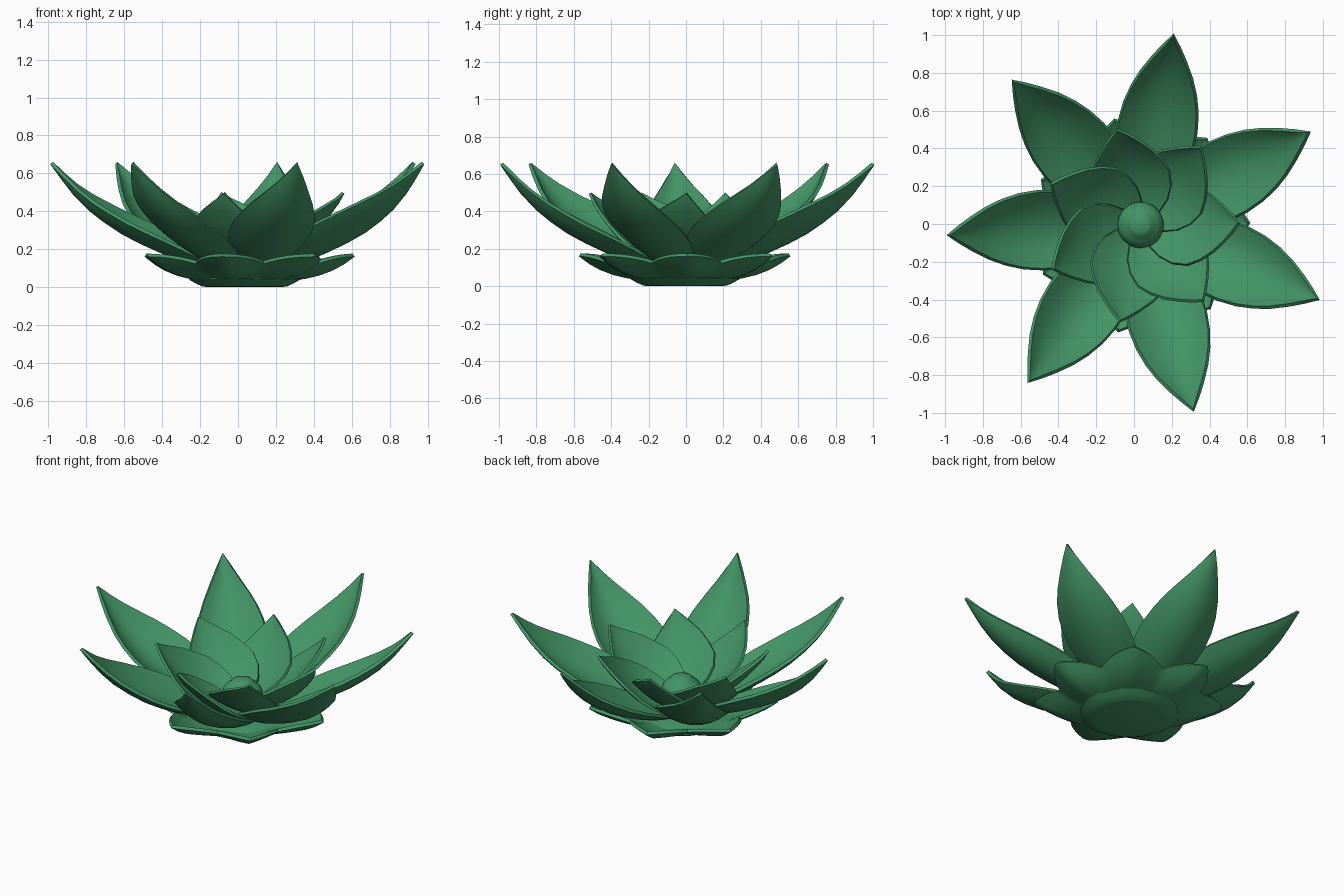
import bpy, bmesh, math

if "Cube" in bpy.data.objects:
    bpy.data.objects.remove(bpy.data.objects["Cube"])

CX, CY = 0.035, -0.005      # flower axis
STEP = 2 * math.pi / 7

green = bpy.data.materials.new("leaf green")
green.diffuse_color = (0.056, 0.3, 0.132, 1)
green.use_nodes = True
green.node_tree.nodes["Principled BSDF"].inputs["Base Color"].default_value = green.diffuse_color


def finish(name, bm, thick=0):
    bmesh.ops.recalc_face_normals(bm, faces=bm.faces)
    me = bpy.data.meshes.new(name)
    bm.to_mesh(me)
    bm.free()
    me.materials.append(green)
    ob = bpy.data.objects.new(name, me)
    bpy.context.collection.objects.link(ob)
    bpy.ops.object.select_all(action='DESELECT')
    ob.select_set(True)
    bpy.context.view_layer.objects.active = ob
    if thick:
        m = ob.modifiers.new("thickness", 'SOLIDIFY')
        m.thickness = thick
        m.offset = 0
        bpy.ops.object.modifier_apply(modifier=m.name)
    bpy.ops.object.shade_smooth_by_angle(angle=math.radians(40))


def petal_ring(name, start, rows, cup, roll, thick):
    """Seven petals; each row is (radius, height, half width)."""
    n = 8
    for k in range(7):
        a = math.radians(start) - k * STEP
        ca, sa = math.cos(a), math.sin(a)
        bm = bmesh.new()
        grid = []
        for r, z, w in rows:
            line = []
            for j in range(n + 1):
                u = 2 * j / n - 1
                f = w / 0.2
                rise = f * (cup * u * u - roll * u)
                rr = r - 0.3 * f * cup * u * u
                t = u * w
                line.append(bm.verts.new((CX + rr * ca - t * sa,
                                          CY + rr * sa + t * ca, z + rise)))
            grid.append(line)
        for p, q in zip(grid, grid[1:]):
            for j in range(n):
                bm.faces.new((p[j], q[j], q[j + 1], p[j + 1]))
        bmesh.ops.remove_doubles(bm, verts=bm.verts, dist=0.0005)
        finish(f"{name}_{k + 1}", bm, thick)


def loft(rings, bm):
    """Join vertex rings with quads."""
    for p, q in zip(rings, rings[1:]):
        n = len(p)
        for i in range(n):
            bm.faces.new((p[i], p[(i + 1) % n], q[(i + 1) % n], q[i]))


def lathe(name, prof, seg=32):
    bm = bmesh.new()
    rings = [[bm.verts.new((CX + r * math.cos(2 * math.pi * i / seg),
                            CY + r * math.sin(2 * math.pi * i / seg), z))
              for i in range(seg)] for r, z in prof]
    loft(rings, bm)
    bm.faces.new(rings[0])
    bm.faces.new(rings[-1])
    finish(name, bm)


# long outer petals
petal_ring("outer_petal", 80.2, [
    (0.08, 0.085, 0.07), (0.2, 0.105, 0.125), (0.33, 0.145, 0.175), (0.45, 0.193, 0.203),
    (0.55, 0.238, 0.208), (0.65, 0.29, 0.197), (0.74, 0.35, 0.172), (0.82, 0.413, 0.137),
    (0.9, 0.495, 0.088), (0.96, 0.572, 0.045), (1.02, 0.655, 0.0)], 0.078, 0.03, 0.02)

# short overlapping inner petals
petal_ring("inner_petal", 103.8, [
    (0.04, 0.125, 0.1), (0.11, 0.145, 0.17), (0.18, 0.17, 0.207), (0.26, 0.213, 0.217),
    (0.33, 0.265, 0.19), (0.395, 0.33, 0.147), (0.45, 0.393, 0.092),
    (0.49, 0.445, 0.045), (0.52, 0.497, 0.0)], 0.05, 0.055, 0.016)

# seven-pointed sepal dish under the flower
bm = bmesh.new()
seg = 84
rings = []
for s in (0.2, 0.4, 0.55, 0.68, 0.8, 0.9, 1.0):
    ring = []
    for i in range(seg):
        ph = 2 * math.pi * i / seg
        v = abs((i % 12) - 12 * (i % 12 > 6)) / 6
        r = s * (0.575 - 0.155 * v)
        z = 0.037 + (0.131 - 0.038 * v * v) * s ** 3.6
        a = math.radians(104) + ph
        ring.append(bm.verts.new((CX + r * math.cos(a), CY + r * math.sin(a), z)))
    rings.append(ring)
loft(rings, bm)
finish("sepal_dish", bm, 0.02)

# base disc and central bud
lathe("base_disc", [(0.2, 0), (0.225, 0.004), (0.26, 0.02), (0.295, 0.04), (0.2, 0.07), (0.05, 0.09)])
lathe("center_bud", [(0.05, 0.09), (0.1, 0.14), (0.118, 0.18), (0.122, 0.21), (0.112, 0.24),
                     (0.09, 0.265), (0.072, 0.275), (0.062, 0.29), (0.04, 0.3), (0.01, 0.304)])
